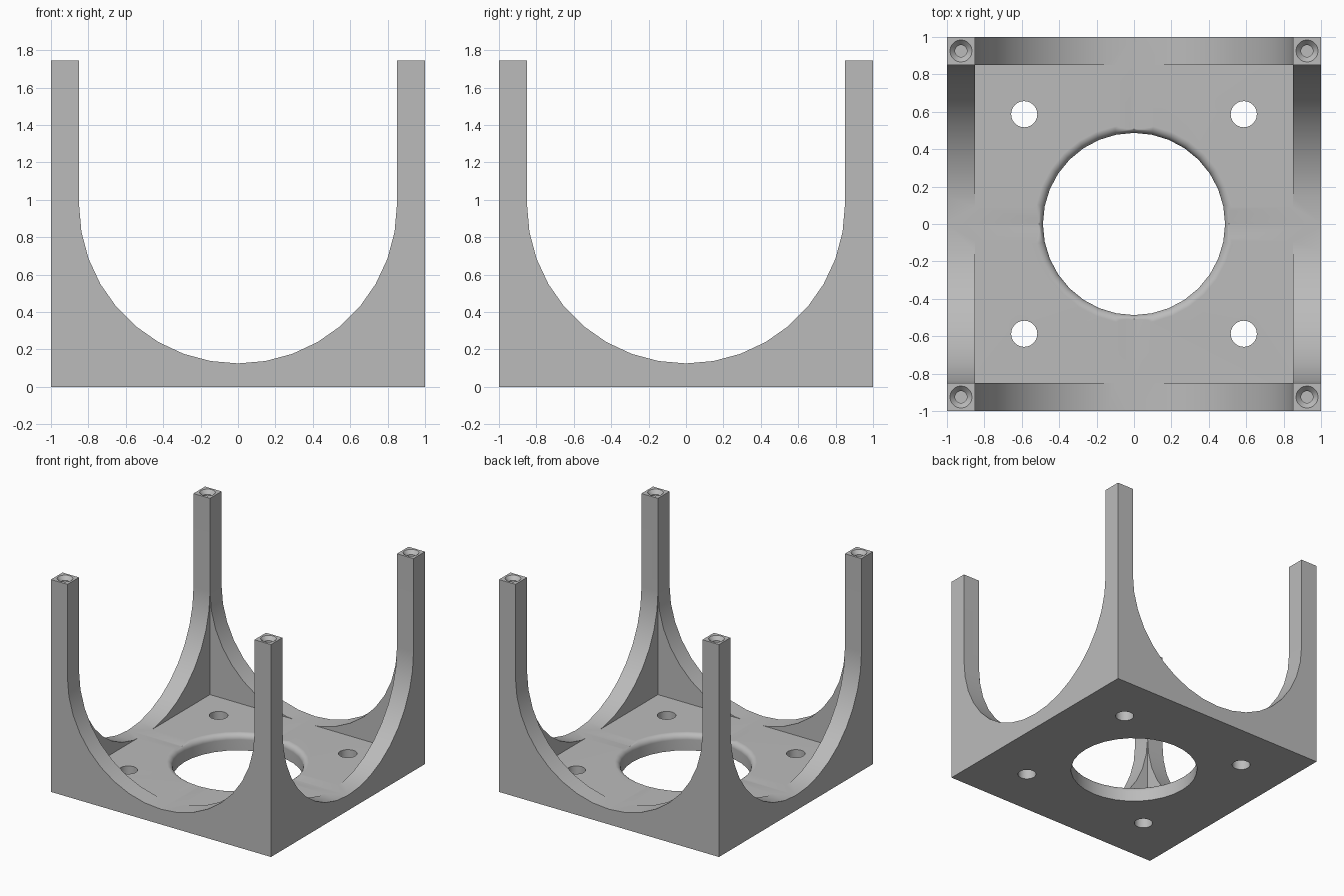
import bpy, bmesh
from math import sin, cos, pi, radians

if "Cube" in bpy.data.objects:
    bpy.data.objects.remove(bpy.data.objects["Cube"], do_unlink=True)

HEIGHT, FLOOR, INNER = 1.745, 0.133, 0.85
ARCH_Z = 0.975

grey = bpy.data.materials.new("plain_grey")
grey.use_nodes = True
grey.diffuse_color = (0.5, 0.5, 0.5, 1)
grey.node_tree.nodes["Principled BSDF"].inputs["Base Color"].default_value = (0.5, 0.5, 0.5, 1)


def add_object(name, bm):
    bmesh.ops.recalc_face_normals(bm, faces=bm.faces[:])
    mesh = bpy.data.meshes.new(name)
    bm.to_mesh(mesh)
    bm.free()
    mesh.materials.append(grey)
    obj = bpy.data.objects.new(name, mesh)
    bpy.context.collection.objects.link(obj)
    return obj


def loft(name, loops):
    """Closed solid through a list of matching vertex loops."""
    bm = bmesh.new()
    rings = [[bm.verts.new(p) for p in loop] for loop in loops]
    for a, b in zip(rings, rings[1:]):
        for i in range(len(a)):
            j = (i + 1) % len(a)
            bm.faces.new((a[i], a[j], b[j], b[i]))
    bm.faces.new(rings[0])
    bm.faces.new(rings[-1])
    return add_object(name, bm)


def box(name, half, z0, z1):
    corners = [(-half, -half), (half, -half), (half, half), (-half, half)]
    return loft(name, [[(x, y, z) for x, y in corners] for z in (z0, z1)])


def turned(name, x, y, profile, sides):
    """Solid of revolution from (radius, height) pairs."""
    return loft(name, [[(x + r * cos(2 * pi * i / sides), y + r * sin(2 * pi * i / sides), z)
                        for i in range(sides)] for r, z in profile])


def cut(target, cutter):
    cutter.hide_render = True
    mod = target.modifiers.new("cut", "BOOLEAN")
    mod.operation = "DIFFERENCE"
    mod.solver = "EXACT"
    mod.object = cutter
    bpy.context.view_layer.objects.active = target
    bpy.ops.object.modifier_apply(modifier=mod.name)
    bpy.data.objects.remove(cutter, do_unlink=True)


# Solid block, hollowed to leave thin walls and a floor
stand = box("four_legged_stand", 1, 0, HEIGHT)
cut(stand, box("cavity", INNER, FLOOR, 2))

# U-shaped openings through both pairs of walls
arch = [(INNER * cos(radians(a)), ARCH_Z + INNER * sin(radians(a))) for a in range(180, 361, 10)]
arch = [(-INNER, 2)] + arch + [(INNER, 2)]
cut(stand, loft("arch_front_back", [[(u, y, z) for u, z in arch] for y in (-1.2, 1.2)]))
cut(stand, loft("arch_sides", [[(x, u, z) for u, z in arch] for x in (-1.2, 1.2)]))

# Large floor opening with a rounded upper rim
R, F = 0.487, 0.045
rim = [(R + F - F * cos(radians(a)), FLOOR - F + F * sin(radians(a))) for a in range(0, 91, 15)]
cut(stand, turned("floor_opening", 0, 0, [(R, -0.1)] + rim + [(R + F, 0.3)], 32))

# Floor screw holes and countersunk holes in the leg tops
for sx in (-1, 1):
    for sy in (-1, 1):
        cut(stand, turned("screw_hole", 0.587 * sx, 0.587 * sy, [(0.07, -0.1), (0.07, 0.3)], 24))
        cut(stand, turned("leg_hole", 0.925 * sx, 0.925 * sy,
                          [(0.032, 1.6), (0.032, 1.715), (0.059, HEIGHT), (0.059, 1.9)], 20))

# Smooth the curved surfaces, keep the corners sharp
bpy.ops.object.select_all(action="DESELECT")
stand.select_set(True)
bpy.context.view_layer.objects.active = stand
bpy.ops.object.shade_smooth_by_angle(angle=radians(30))
weighted = stand.modifiers.new("weighted_normals", "WEIGHTED_NORMAL")
weighted.keep_sharp = True
